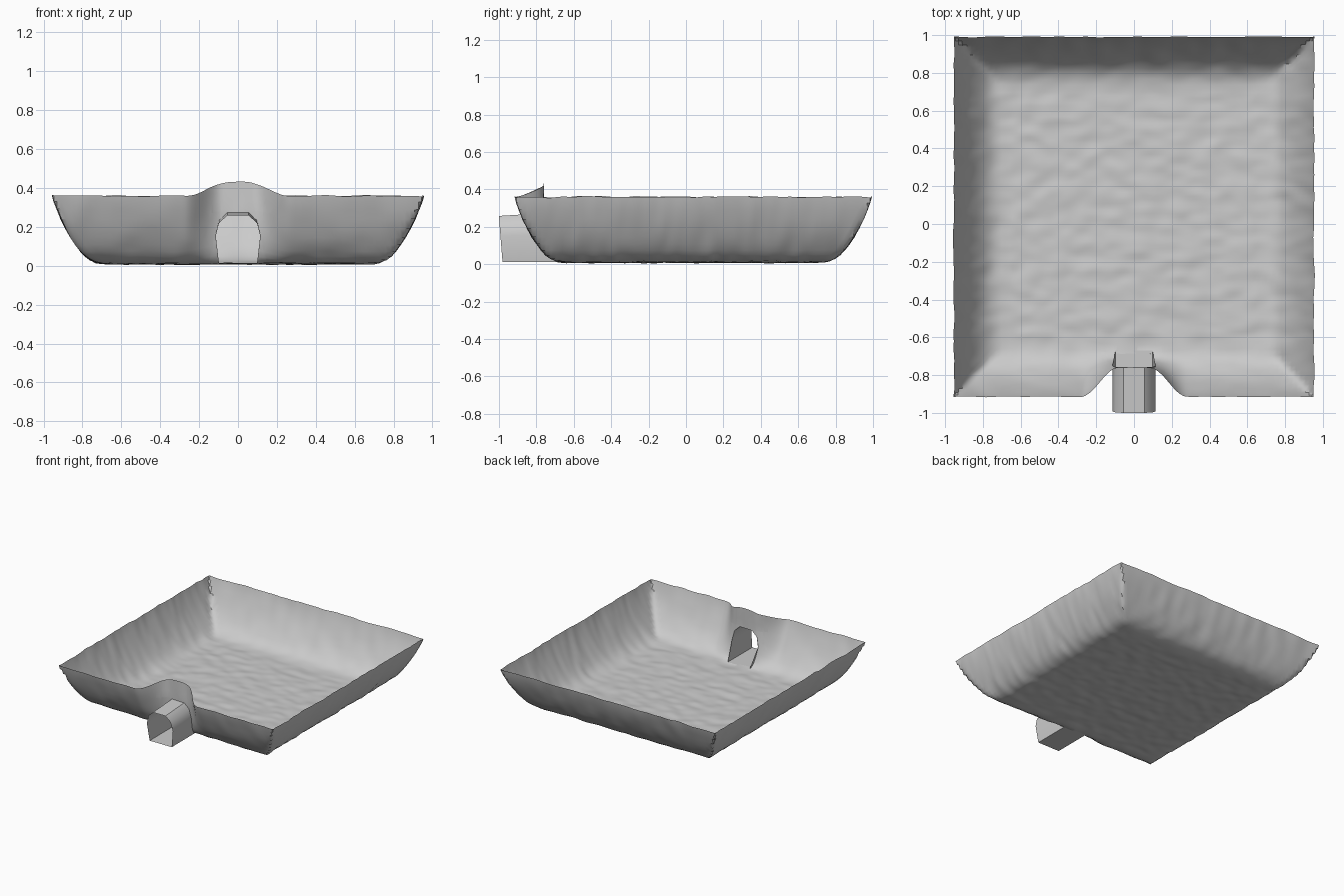
import bpy, bmesh
from mathutils import Vector, noise

if "Cube" in bpy.data.objects:
    bpy.data.objects.remove(bpy.data.objects["Cube"])

CY = 0.0375
# wall profile: distance from tray centre, height
WALL = [(0.66, 0.010), (0.70, 0.012), (0.73, 0.018), (0.76, 0.032), (0.785, 0.05),
        (0.81, 0.075), (0.835, 0.108), (0.86, 0.145), (0.885, 0.19), (0.91, 0.24),
        (0.93, 0.29), (0.945, 0.33), (0.953, 0.36)]
# indented wall behind the spout: y, height
INDENT = [(-0.64, 0.010), (-0.685, 0.014), (-0.705, 0.03), (-0.72, 0.055), (-0.733, 0.09),
          (-0.742, 0.125), (-0.75, 0.165), (-0.755, 0.205), (-0.758, 0.25), (-0.76, 0.295),
          (-0.76, 0.34), (-0.76, 0.385), (-0.76, 0.43)]
# half cross-section of the spout, bottom to top
HALF = [(0.098, 0.012), (0.115, 0.15), (0.098, 0.22), (0.055, 0.258)]
SECTION = HALF + [(-x, z) for x, z in reversed(HALF)]


def interp(pts, key, val, v):
    for p, q in zip(pts, pts[1:]):
        if v <= q[key]:
            f = max(0, (v - p[key]) / (q[key] - p[key]))
            return p[val] + f * (q[val] - p[val])
    return pts[-1][val]


def smooth(e0, e1, v):
    t = min(1, max(0, (v - e0) / (e1 - e0)))
    return t * t * (3 - 2 * t)


def finish(bm, name):
    me = bpy.data.meshes.new(name)
    bm.to_mesh(me)
    bm.free()
    ob = bpy.data.objects.new(name, me)
    bpy.context.collection.objects.link(ob)
    bpy.ops.object.select_all(action='DESELECT')
    ob.select_set(True)
    bpy.context.view_layer.objects.active = ob
    bpy.ops.object.shade_smooth_by_angle(angle=0.7)
    return ob


# Tray: one sheet, flat floor curving up into four walls
side = [d for d, z in WALL]
steps = 72
floor = [-0.66 + 1.32 * i / steps for i in range(1, steps)]
coords = [-d for d in reversed(side)] + floor + side
bm = bmesh.new()
grid = []
for b in coords:
    row = []
    for a in coords:
        d = max(abs(a), abs(b))
        p = Vector((a, b + CY, interp(WALL, 0, 1, d)))
        # front wall pushed in and up around the spout
        if b <= -0.66 and abs(a) < 0.3:
            k = side.index(-b)
            wy = 1 - smooth(0.08, 0.28, abs(a))
            wz = 1 - smooth(0.04, 0.27, abs(a))
            p.y += (INDENT[k][0] - p.y) * wy
            p.z += (INDENT[k][1] - p.z) * wz
        # hand-made ripples
        n = noise.noise_vector(Vector((a * 9, b * 15, d * 5)))
        p += Vector((n.x * 0.006, n.y * 0.006, n.z * 0.007))
        p.z = max(p.z, 0.003)
        row.append(bm.verts.new(p))
    grid.append(row)
for r0, r1 in zip(grid, grid[1:]):
    for i in range(len(r0) - 1):
        bm.faces.new((r0[i], r0[i + 1], r1[i + 1], r1[i]))

# Opening in the front wall, cut to the spout's section
HOLE = [(x, z * 1.06) for x, z in SECTION]


def near(f):
    c = f.calc_center_median()
    return abs(c.x) < 0.16 and c.y < -0.67 and c.z < 0.33


planes = []
for i in range(len(HOLE)):
    (x0, z0), (x1, z1) = HOLE[i], HOLE[(i + 1) % len(HOLE)]
    planes.append((Vector((x0, 0, z0)), Vector((z1 - z0, 0, x0 - x1))))
for co, no in planes:
    fs = [f for f in bm.faces if near(f)]
    geom = fs + list({e for f in fs for e in f.edges}) + list({v for f in fs for v in f.verts})
    bmesh.ops.bisect_plane(bm, geom=geom, plane_co=co, plane_no=no)
inside = [f for f in bm.faces if near(f) and
          all((f.calc_center_median() - co).dot(no) < 0 for co, no in planes)]
bmesh.ops.delete(bm, geom=inside, context='FACES')
finish(bm, "tray")

# Spout: open tube from the front into the wall opening
bm = bmesh.new()
rings = []
for f in (0, 0.25, 0.5, 0.75, 1):
    ring = []
    for x, z in SECTION:
        y0 = -0.98 - 0.02 * min(1, z / 0.25)
        zz = z * (1 + 0.06 * f)
        y1 = interp(INDENT, 1, 0, zz)
        ring.append(bm.verts.new((x, y0 + (y1 - y0) * f, zz)))
    rings.append(ring)
for r0, r1 in zip(rings, rings[1:]):
    for i in range(len(r0)):
        j = (i + 1) % len(r0)
        bm.faces.new((r0[i], r0[j], r1[j], r1[i]))
bmesh.ops.recalc_face_normals(bm, faces=bm.faces)
finish(bm, "spout")
